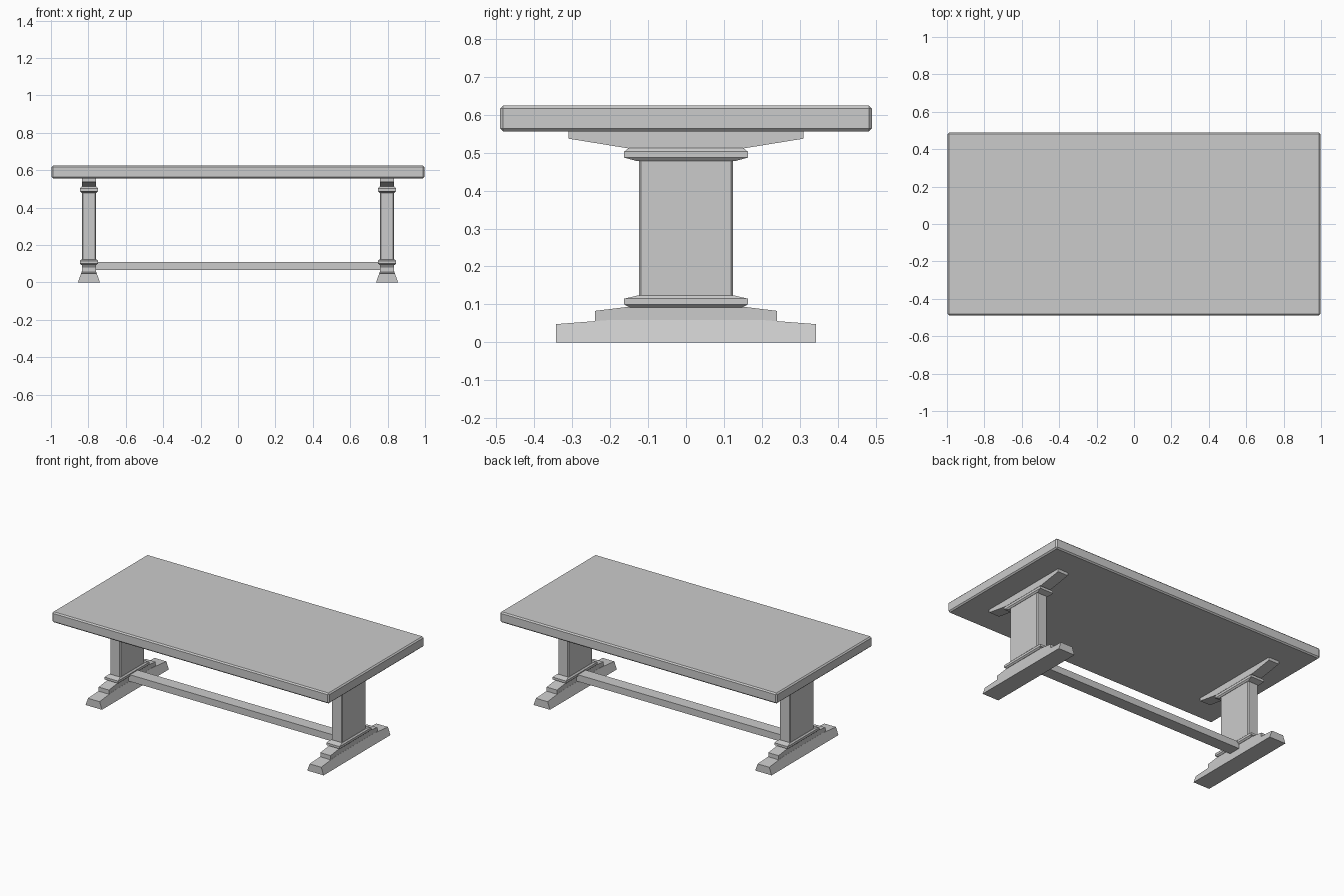
import bpy, bmesh

if "Cube" in bpy.data.objects:
    bpy.data.objects.remove(bpy.data.objects["Cube"])


def make_object(name, bm, bevel=0.0):
    bmesh.ops.recalc_face_normals(bm, faces=bm.faces)
    mesh = bpy.data.meshes.new(name)
    bm.to_mesh(mesh)
    bm.free()
    ob = bpy.data.objects.new(name, mesh)
    bpy.context.collection.objects.link(ob)
    if bevel:
        mod = ob.modifiers.new("edge_chamfer", 'BEVEL')
        mod.width = bevel
        mod.segments = 1
    return ob


def box(name, hx, hy, z0, z1, cx=0.0, bevel=0.0):
    return loft(name, [(hx, hy, z0), (hx, hy, z1)], cx, bevel)


def loft(name, layers, cx=0.0, bevel=0.0):
    """Stack of rectangles (half x, half y, z) joined into a closed solid."""
    bm = bmesh.new()
    rings = [[bm.verts.new((cx + sx * hx, sy * hy, z))
              for sx, sy in ((-1, -1), (1, -1), (1, 1), (-1, 1))]
             for hx, hy, z in layers]
    bm.faces.new(rings[0])
    bm.faces.new(rings[-1])
    for a, b in zip(rings, rings[1:]):
        for i in range(4):
            j = (i + 1) % 4
            bm.faces.new((a[i], a[j], b[j], b[i]))
    return make_object(name, bm, bevel)


def prism(name, half_profile, cx, width):
    """Mirror a (y, z) half profile and extrude it in x; width(z) is the half width."""
    pts = half_profile + [(-y, z) for y, z in reversed(half_profile)]
    bm = bmesh.new()
    left, right = [[bm.verts.new((cx + s * width(z), y, z)) for y, z in pts]
                   for s in (-1, 1)]
    bm.faces.new(left)
    bm.faces.new(right)
    n = len(pts)
    for i in range(n):
        j = (i + 1) % n
        bm.faces.new((left[i], left[j], right[j], right[i]))
    return make_object(name, bm)


# Table top
box("table_top", 0.996, 0.49, 0.556, 0.624, bevel=0.008)

# Long stretcher between the pedestals
box("stretcher", 0.765, 0.04, 0.065, 0.109)

# Two identical pedestals
LEG_X = 0.797
for side, cx in (("left", -LEG_X), ("right", LEG_X)):
    # Splayed floor foot
    prism(side + "_foot", [(0.343, 0.0), (0.343, 0.048), (0.2, 0.059)],
          cx, lambda z: 0.059 - 0.36 * z)
    # Stepped block on the foot
    prism(side + "_foot_step", [(0.24, 0.052), (0.24, 0.083), (0.15, 0.094)],
          cx, lambda z: 0.037)
    # Collars below and above the column
    loft(side + "_lower_collar", [(0.039, 0.148, 0.092), (0.048, 0.163, 0.1),
                                  (0.048, 0.163, 0.115), (0.04, 0.13, 0.123)], cx)
    loft(side + "_upper_collar", [(0.04, 0.13, 0.478), (0.048, 0.163, 0.487),
                                  (0.048, 0.163, 0.503), (0.039, 0.15, 0.512)], cx)
    # Broad column
    box(side + "_column", 0.038, 0.124, 0.115, 0.487, cx, 0.005)
    # Tapered bearer under the top
    prism(side + "_top_bearer", [(0.15, 0.511), (0.31, 0.537), (0.31, 0.558)],
          cx, lambda z: 0.037)
